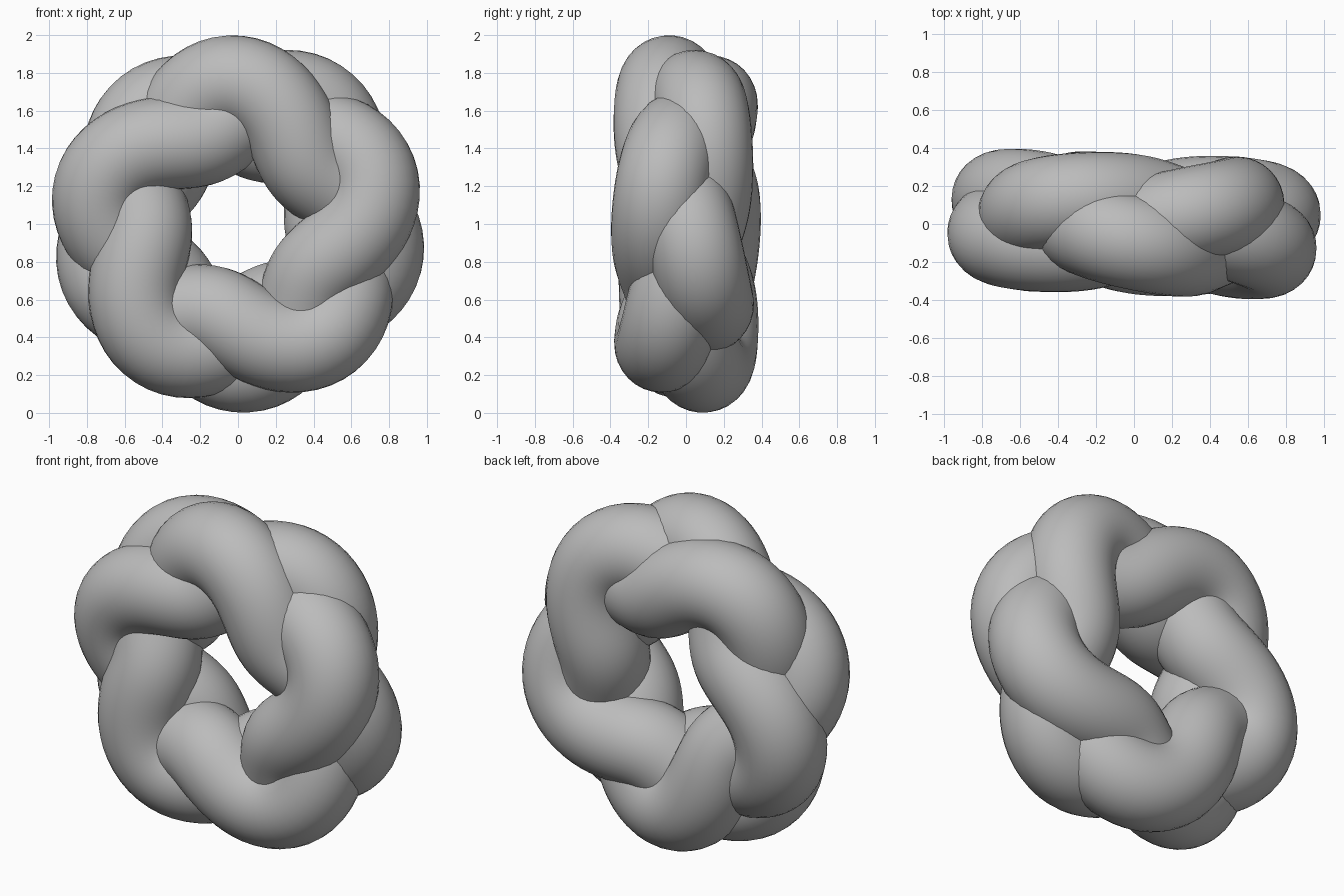
import bpy
from math import sin, cos, pi, radians

if "Cube" in bpy.data.objects:
    bpy.data.objects.remove(bpy.data.objects["Cube"])

# One closed strand plaited with itself: three laps, five weaves across the width
RING, DEPTH, WIDTH, TUBE = 0.62, 0.13, 0.125, 0.25
LAPS, WEAVES, STEPS = 3, 5, 360
START = radians(66)

curve = bpy.data.curves.new("braided_ring", 'CURVE')
curve.dimensions = '3D'
curve.bevel_depth = TUBE
curve.bevel_resolution = 14
spline = curve.splines.new('POLY')
spline.points.add(STEPS - 1)
spline.use_cyclic_u = True
spline.use_smooth = True
for i, point in enumerate(spline.points):
    t = 2 * pi * i / STEPS
    angle = START - LAPS * t
    weave = WEAVES * t
    r = RING - DEPTH * sin(2 * weave)
    point.co = (r * cos(angle), -WIDTH * cos(weave), 1 + r * sin(angle), 1)

ring = bpy.data.objects.new("braided_ring", curve)
bpy.context.collection.objects.link(ring)

# Turn the tube into a smooth mesh, with a slight turn about the upright axis
bpy.context.view_layer.objects.active = ring
ring.select_set(True)
bpy.ops.object.convert(target='MESH')
bpy.ops.object.shade_smooth()
ring = bpy.context.object
ring.rotation_euler.z = radians(-2)

# Mid grey
grey = bpy.data.materials.new("mid_grey")
grey.diffuse_color = (0.5, 0.5, 0.5, 1)
grey.use_nodes = True
grey.node_tree.nodes["Principled BSDF"].inputs["Base Color"].default_value = grey.diffuse_color
ring.data.materials.clear()
ring.data.materials.append(grey)
